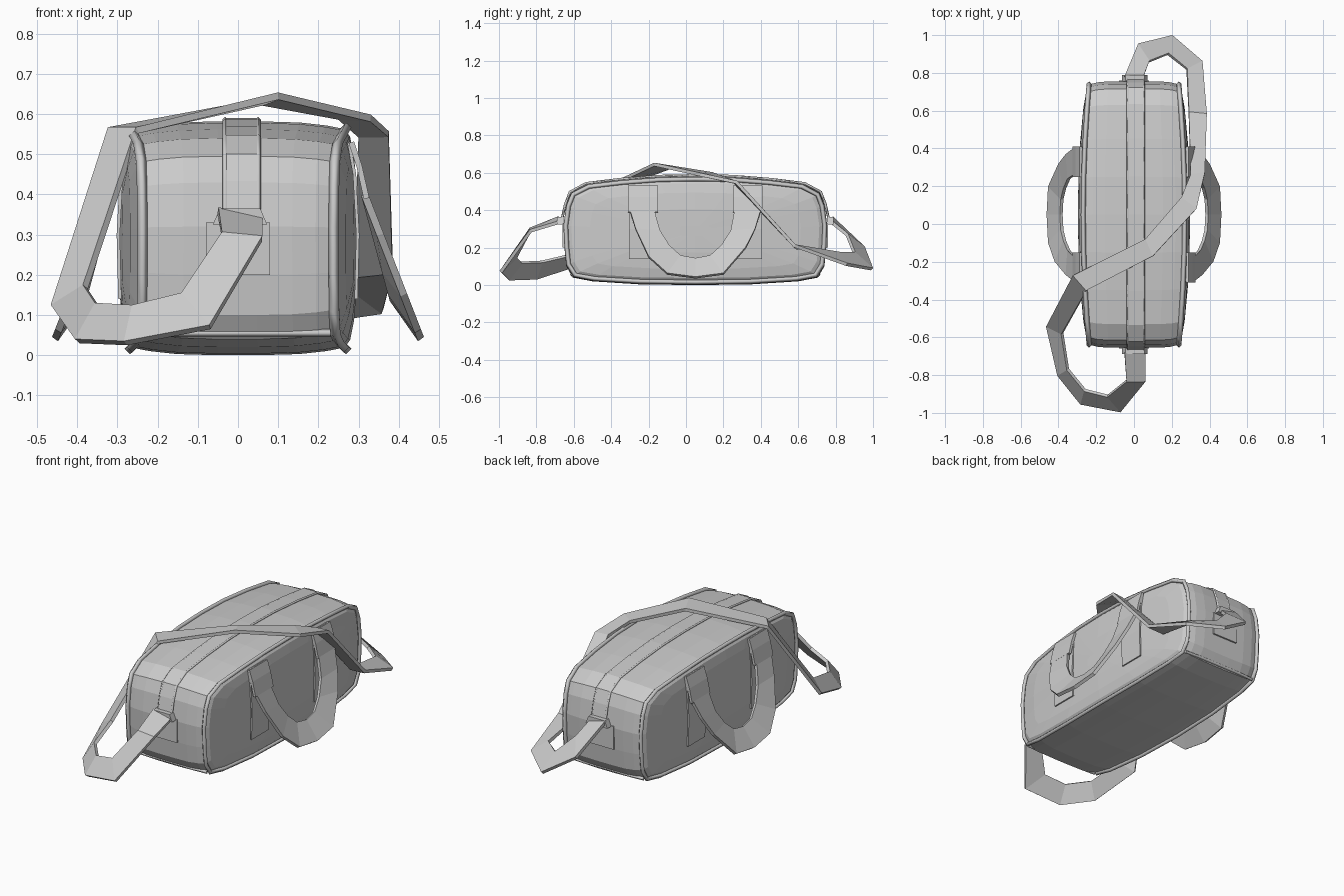
import bpy, math
from mathutils import Vector

if "Cube" in bpy.data.objects:
    bpy.data.objects.remove(bpy.data.objects["Cube"])

CY, CZ = 0.05, 0.29

# half of the bag outline seen from the side (y from centre, z)
half = [(0, 0), (.3, .004), (.55, .02), (.655, .04), (.69, .1), (.7, .2), (.705, .32),
        (.69, .43), (.665, .495), (.58, .54), (.4, .562), (.2, .578), (0, .582)]
outline = half + [(-y, z) for y, z in half[-2:0:-1]]
N = len(outline)


def mesh_obj(name, verts, faces):
    me = bpy.data.meshes.new(name)
    me.from_pydata([tuple(v) for v in verts], [], faces)
    me.update()
    ob = bpy.data.objects.new(name, me)
    bpy.context.collection.objects.link(ob)
    bpy.context.view_layer.objects.active = ob
    bpy.ops.object.mode_set(mode='EDIT')
    bpy.ops.mesh.select_all(action='SELECT')
    bpy.ops.mesh.normals_make_consistent(inside=False)
    bpy.ops.object.mode_set(mode='OBJECT')
    return ob


def ribbon(name, pairs, thick):
    """Flat webbing from pairs of edge points."""
    verts = [p for pair in pairs for p in pair]
    faces = [(2*i, 2*i+1, 2*i+3, 2*i+2) for i in range(len(pairs) - 1)]
    ob = mesh_obj(name, verts, faces)
    m = ob.modifiers.new("thickness", 'SOLIDIFY')
    m.thickness, m.offset = thick, 0
    return ob


def pipe(name, pts, r, cyclic=False):
    """Narrow low-sided cord along a path."""
    cu = bpy.data.curves.new(name, 'CURVE')
    cu.dimensions = '3D'
    cu.bevel_depth, cu.bevel_resolution = r, 0
    cu.use_fill_caps = not cyclic
    sp = cu.splines.new('POLY')
    sp.points.add(len(pts) - 1)
    for p, q in zip(sp.points, pts):
        p.co = (*q, 1)
    sp.use_cyclic_u = cyclic
    ob = bpy.data.objects.new(name, cu)
    bpy.context.collection.objects.link(ob)
    return ob


def box(name, c, s, taper=1.0):
    v = [(c[0]+a*s[0]/2*(taper if k > 0 else 1), c[1]+b*s[1]/2, c[2]+k*s[2]/2)
         for k in (-1, 1) for a, b in ((-1, -1), (1, -1), (1, 1), (-1, 1))]
    return mesh_obj(name, v, [(0, 1, 2, 3), (4, 5, 6, 7)] +
                    [(i, (i+1) % 4, (i+1) % 4+4, i+4) for i in range(4)])


def edge_x(y):
    return 0.233 + 0.032 * (1 - (y / .7) ** 2)


def ring(t, add, sy, sz):
    return [Vector((t*edge_x(y*sy) + math.copysign(add, t), CY + y*sy, CZ + (z-CZ)*sz))
            for y, z in outline]


# bag body: lofted rings from one side panel to the other
right = [(.2, 0, 1, 1), (.58, 0, 1, .99), (.83, 0, .993, .965), (1, 0, .978, .935),
         (1, .014, .94, .87), (1, .024, .8, .7), (1, .031, .5, .4), (1, .032, .12, .1)]
levels = [(-t, *r) for t, *r in right[::-1]] + right
verts = [v for lv in levels for v in ring(*lv)]
faces = [(k*N+i, k*N+(i+1) % N, (k+1)*N+(i+1) % N, (k+1)*N+i)
         for k in range(len(levels)-1) for i in range(N)]
faces += [tuple(range(N)), tuple(range((len(levels)-1)*N, len(levels)*N))]
mesh_obj("bag_body", verts, faces)

# piping around both side panels
for side, nm in ((-1, "left"), (1, "right")):
    pipe(nm + "_piping", ring(side, .004, .982, .945), .013, True)

# piping across the bottom edge of both ends
for d, nm in ((-1, "front"), (1, "back")):
    y, z = .668, .055
    pipe(nm + "_bottom_piping", [(x, CY + d*(y - abs(x)*.06), z) for x in (-.23, -.14, .14, .23)], .01)

# zip strip over the top with raised edges
top = [(.708, .35)] + half[7:] + [(-y, z) for y, z in half[-2:6:-1]] + [(-.708, .35)]
strip = [(CY + y*1.008, CZ + (z-CZ)*1.015) for y, z in top]
ribbon("zip_strip", [((-.035, y, z), (.05, y, z)) for y, z in strip], .008)
for x, nm in ((-.032, "left"), (.05, "right")):
    pipe(nm + "_zip_edge", [(x, y, z) for y, z in strip], .007)

# end patches and strap clips
for d, nm in ((-1, "front"), (1, "back")):
    box(nm + "_patch", (0, CY + d*.702, .265), (.16, .014, .13))
    box(nm + "_clip", (0.005, CY + d*.722, .345), (.135, .035, .04), .75)

# side webbing, tabs and carrying handles
outer = [(-.3, .4), (-.27, .3), (-.2, .15), (-.1, .06), (.05, .04),
         (.2, .06), (.32, .2), (.37, .3), (.4, .4)]
inner = [(-.17, .4), (-.14, .29), (-.09, .21), (-.03, .155), (.05, .14),
         (.13, .155), (.19, .21), (.24, .29), (.26, .4)]
for s, nm in ((-1, "left"), (1, "right")):
    def hx(z, off=0):
        return s * (.315 + (.4 - z) * (.39 - off))
    ribbon(nm + "_handle", [((hx(a[1]), *a), (hx(b[1], .12), *b))
                            for a, b in zip(outer, inner)], .018)
    for y, end in ((-.23, "front"), (.33, "back")):
        web = [(.276, .53), (.29, .45), (.298, .3), (.294, .14)]
        ribbon(f"{nm}_{end}_webbing", [((s*x, y-.075, z), (s*x, y+.075, z)) for x, z in web], .008)
        tab = [(.282, .53), (.302, .47), (.32, .39)]
        ribbon(f"{nm}_{end}_tab", [((s*x, y-.08, z), (s*x, y+.08, z)) for x, z in tab], .014)

# long shoulder strap: (right edge, left edge) from the front clip to the back clip
strap = [((-.05, -.68, .36), (.06, -.68, .335)), ((-.04, -.83, .3), (.06, -.83, .29)),
         ((-.14, -.91, .15), (-.07, -.99, .07)), ((-.26, -.88, .12), (-.28, -.95, .03)),
         ((-.35, -.77, .125), (-.4, -.8, .035)), ((-.38, -.58, .17), (-.46, -.54, .12)),
         ((-.25, -.35, .56), (-.32, -.27, .56)), ((.1, -.17, .645), (.06, -.08, .63)),
         ((.33, .08, .59), (.25, .14, .595)), ((.375, .27, .55), (.3, .26, .55)),
         ((.385, .58, .21), (.29, .59, .2)), ((.36, .86, .11), (.28, .82, .17)),
         ((.2, .995, .085), (.18, .9, .17)), ((.02, .95, .2), (.08, .86, .27)),
         ((-.05, .78, .36), (.05, .78, .335))]
ribbon("shoulder_strap", strap, .018)
